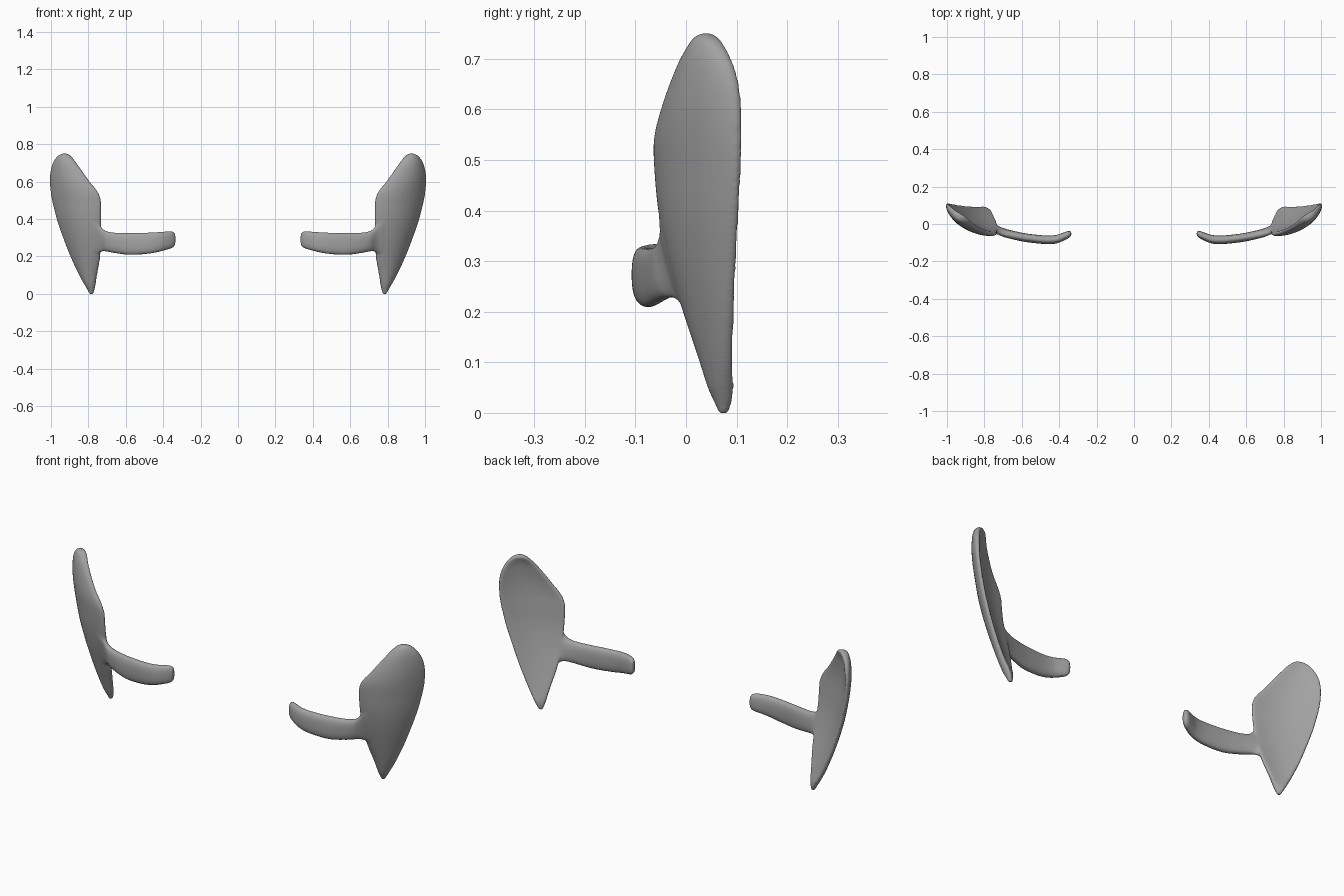
import bpy, bmesh, math
from mathutils import Vector

if "Cube" in bpy.data.objects:
    bpy.data.objects.remove(bpy.data.objects["Cube"])


def smooth_path(keys, steps):
    """Catmull-Rom interpolation of tuples."""
    out = []
    n = len(keys)
    for i in range(n - 1):
        a, b, c, d = (keys[max(0, min(n - 1, i + k))] for k in (-1, 0, 1, 2))
        for s in range(steps):
            t = s / steps
            out.append([0.5 * (2 * q + (r - p) * t + (2 * p - 5 * q + 4 * r - w) * t * t
                        + (3 * q - p - 3 * r + w) * t ** 3) for p, q, r, w in zip(a, b, c, d)])
    out.append(list(keys[-1]))
    return out


def power(v, e):
    return math.copysign(abs(v) ** e, v)


def loft(bm, rings):
    """Skin closed rings and cap both ends."""
    vr = [[bm.verts.new(p) for p in ring] for ring in rings]
    n = len(vr[0])
    for a, b in zip(vr, vr[1:]):
        for i in range(n):
            bm.faces.new((a[i], a[(i + 1) % n], b[(i + 1) % n], b[i]))
    bm.faces.new(vr[0][::-1])
    bm.faces.new(vr[-1])


def plate_ring(z, xi, yi, xo, yo, n=40):
    """Curved section with round edges, bulging forward and outward."""
    a, b = Vector((xi, yi, z)), Vector((xo, yo, z))
    chord = b - a
    w = chord.length
    nrm = Vector((chord.y, -chord.x, 0)).normalized()
    half = min(0.020, 0.25 * w + 0.005)
    pts = []
    for i in range(n):
        ang = 2 * math.pi * i / n
        u = -math.cos(ang)
        th = power(math.sin(ang), 0.6) * half
        pts.append(a + chord * (u + 1) / 2 + nrm * (0.13 * w * (1 - u * u) + th))
    return pts


def arm_ring(x, y, z, hy, hz, lean, n=28):
    """Rounded flat section of the arm; lean follows the slope of the plate."""
    pts = []
    for i in range(n):
        t = 2 * math.pi * i / n
        dz = hz * power(math.sin(t), 0.8)
        pts.append((x, y + hy * power(math.cos(t), 0.8) - lean * dz, z + dz))
    return pts


# Plate: z, inner edge x/y, outer edge x/y
plate = [(-.002, .776, .072, .790, .079), (.03, .767, .062, .806, .087),
         (.1, .755, .041, .847, .087), (.2, .737, .006, .894, .091),
         (.3, .732, -.025, .933, .096), (.4, .732, -.046, .967, .102),
         (.5, .734, -.055, .992, .107), (.55, .753, -.054, 1.0, .108),
         (.6, .793, -.042, 1.003, .107), (.65, .829, -.025, 1.0, .102),
         (.7, .865, -.003, .986, .086), (.735, .892, .021, .963, .065),
         (.751, .917, .038, .936, .047)]
# Arm: x, y, z, half depth, half height, lean; flared at the root, curled at the tip
arm = [(.775, -.024, .298, .012, .100, .26), (.750, -.026, .295, .014, .082, .25),
       (.728, -.033, .289, .018, .064, .2), (.705, -.043, .281, .022, .055, .12),
       (.66, -.056, .273, .023, .055, .05), (.58, -.073, .267, .023, .059, 0),
       (.48, -.084, .271, .023, .057, 0), (.42, -.082, .278, .023, .053, 0),
       (.38, -.069, .285, .022, .049, 0), (.35, -.056, .290, .019, .044, 0),
       (.335, -.051, .291, .011, .030, 0)]

bm = bmesh.new()
loft(bm, [plate_ring(*k) for k in smooth_path(plate, 5)])
loft(bm, [arm_ring(*k) for k in smooth_path(arm, 5)])
bmesh.ops.recalc_face_normals(bm, faces=bm.faces)
me = bpy.data.meshes.new("winged_bracket")
bm.to_mesh(me)
bm.free()
grey = bpy.data.materials.new("dark_grey")
grey.diffuse_color = (0.36, 0.36, 0.36, 1)
grey.use_nodes = True
grey.node_tree.nodes["Principled BSDF"].inputs["Base Color"].default_value = grey.diffuse_color
me.materials.append(grey)
obj = bpy.data.objects.new("winged_bracket", me)
bpy.context.collection.objects.link(obj)

# Fuse plate and arm into one softly filleted skin, then mirror the pair
rm = obj.modifiers.new("fuse", 'REMESH')
rm.mode = 'VOXEL'
rm.voxel_size = 0.0045
rm.use_smooth_shade = True
sm = obj.modifiers.new("soften", 'SMOOTH')
sm.factor = 0.5
sm.iterations = 14
mr = obj.modifiers.new("pair", 'MIRROR')
mr.use_axis = (True, False, False)
